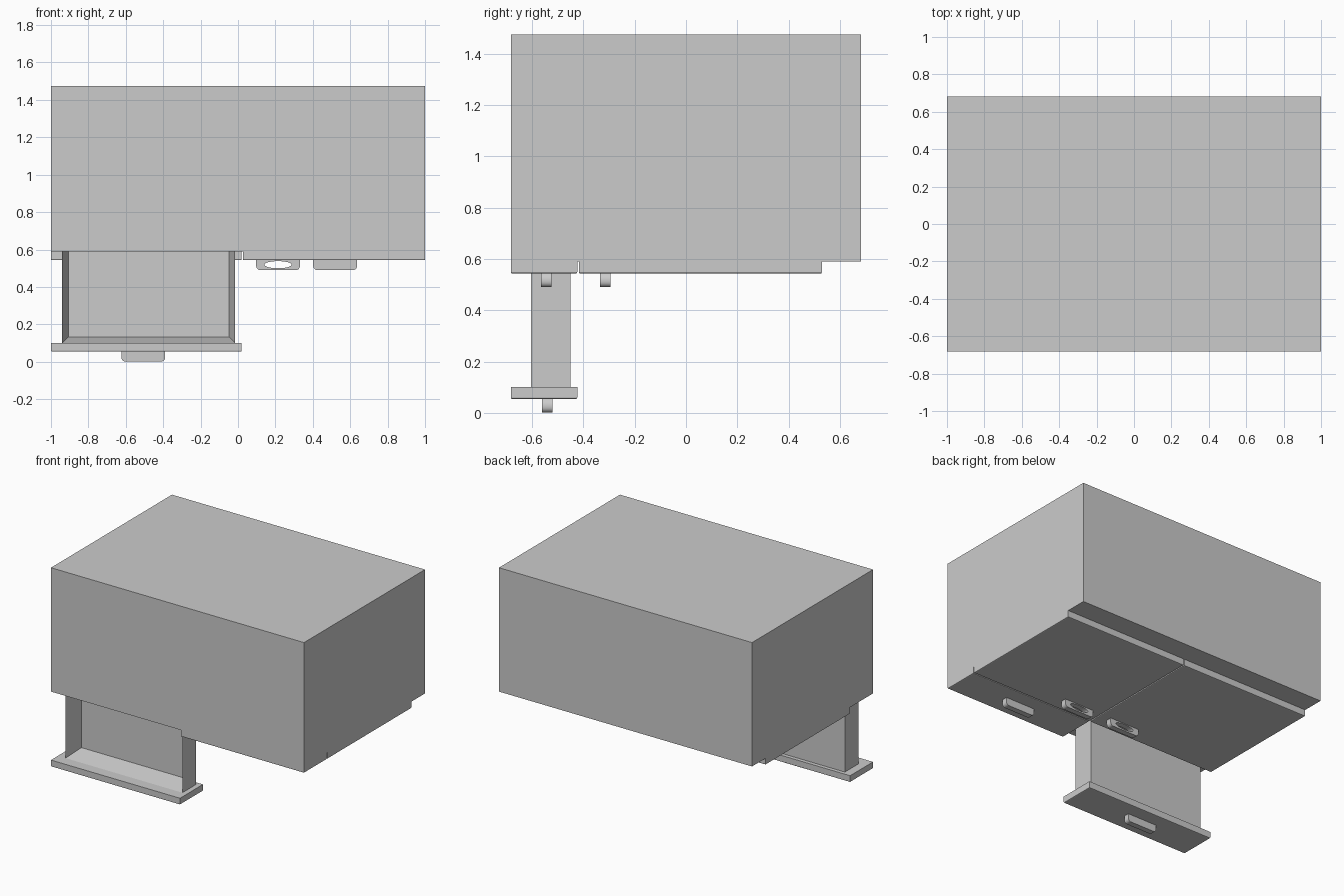
import bpy, bmesh, math

if "Cube" in bpy.data.objects:
    bpy.data.objects.remove(bpy.data.objects["Cube"])

FACE, BACK, TOP = 0.543, 0.59, 1.475   # front plane of doors, carcass front, carcass back
SPLIT = 0.023                          # gap between left and right fronts


def finish(name, bm):
    bmesh.ops.recalc_face_normals(bm, faces=bm.faces)
    me = bpy.data.meshes.new(name)
    bm.to_mesh(me)
    bm.free()
    ob = bpy.data.objects.new(name, me)
    bpy.context.collection.objects.link(ob)
    return ob


def add_box(bm, lo, hi):
    verts = bmesh.ops.create_cube(bm, size=1)["verts"]
    for v in verts:
        for i in range(3):
            v.co[i] = hi[i] if v.co[i] > 0 else lo[i]


def box(name, lo, hi, bevel=0):
    """Box; bevel rounds only the edges of its lowest face (the visible front)."""
    bm = bmesh.new()
    add_box(bm, lo, hi)
    if bevel:
        edges = [e for e in bm.edges if all(abs(v.co.z - lo[2]) < 1e-5 for v in e.verts)]
        bmesh.ops.bevel(bm, geom=edges, offset=bevel, segments=2, profile=0.5, affect='EDGES')
    return finish(name, bm)


def spline(cu, pts):
    s = cu.splines.new('POLY')
    s.points.add(len(pts) - 1)
    for p, (x, z) in zip(s.points, pts):
        p.co = (x, z, 0, 1)
    s.use_cyclic_u = True


def handle(name, x, y, z, hole=False):
    """Flat grip standing out of a front at height z, with rounded outer corners."""
    w, h, r = 0.117, 0.053, 0.022
    cu = bpy.data.curves.new(name, 'CURVE')
    cu.dimensions, cu.fill_mode, cu.extrude = '2D', 'BOTH', 0.02
    arc = [math.radians(a) for a in range(0, 91, 18)]
    left = [(-w + r - r * math.cos(a), -h + r - r * math.sin(a)) for a in arc]
    right = [(-px, pz) for px, pz in reversed(left)]
    spline(cu, [(-w, 0.002)] + left + right + [(w, 0.002)])
    if hole:
        spline(cu, [(0.073 * math.cos(t * math.pi / 12), -0.024 + 0.019 * math.sin(t * math.pi / 12))
                    for t in range(24)])
    ob = bpy.data.objects.new(name, cu)
    ob.location = (x, y, z)
    ob.rotation_euler.x = math.pi / 2
    bpy.context.collection.objects.link(ob)
    bpy.ops.object.select_all(action='DESELECT')
    ob.select_set(True)
    bpy.context.view_layer.objects.active = ob
    bpy.ops.object.convert(target='MESH')


# Carcass and the plinth-side recess left by the shorter doors
box("cabinet_body", (-1, -0.683, BACK), (1, 0.683, TOP))

# Doors, and the closed drawer front
g = 0.003
box("left_door", (-1, -0.421 + g, FACE), (SPLIT - g, 0.53, BACK), 0.006)
box("right_door", (SPLIT + g, -0.421 + g, FACE), (1, 0.53, BACK), 0.006)
box("right_drawer_front", (SPLIT + g, -0.683, FACE), (1, -0.421 - g, BACK), 0.006)

# Open drawer front
box("left_drawer_front", (-1, -0.683, 0.054), (SPLIT - g, -0.421 - g, 0.101), 0.006)

# Open drawer tray: block with a pocket pressed in from the top (-y) side
bm = bmesh.new()
add_box(bm, (-0.94, -0.605, 0.101), (-0.016, -0.451, 0.66))
bm.normal_update()
rim = min(bm.faces, key=lambda f: f.calc_center_median().y)
bmesh.ops.inset_region(bm, faces=[rim], thickness=0.046)
bmesh.ops.translate(bm, verts=rim.verts, vec=(0, 0.134, 0))
finish("left_drawer_tray", bm)

# Handles
handle("left_drawer_handle", -0.506, -0.541, 0.054)
handle("right_drawer_handle", 0.519, -0.545, FACE)
for side, s in (("left", -1), ("right", 1)):
    handle(side + "_door_handle", SPLIT + s * 0.191, -0.315, FACE, hole=True)
